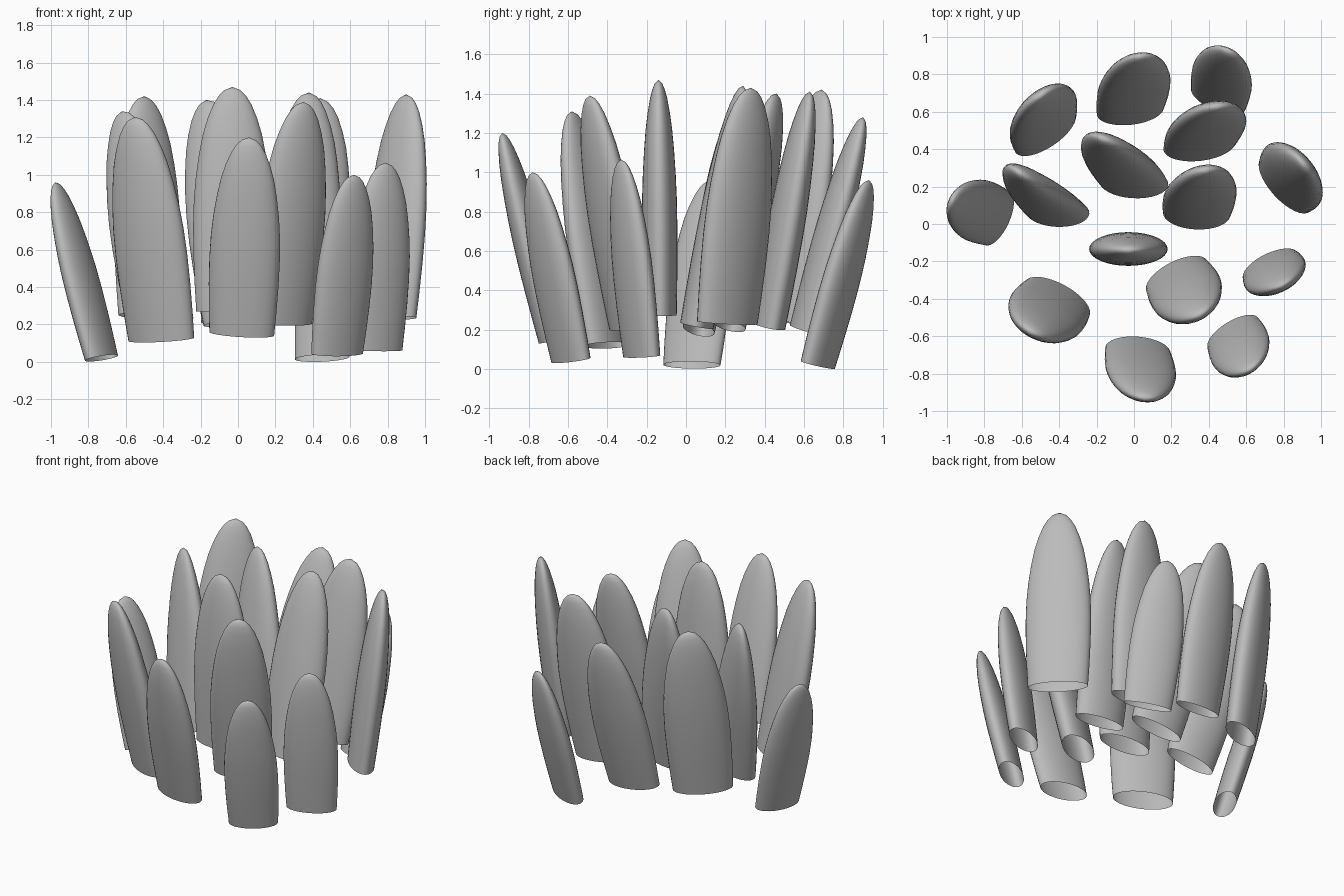
import bpy, bmesh, math
from mathutils import Vector, Matrix

cube = bpy.data.objects.get("Cube")
if cube:
    bpy.data.objects.remove(cube, do_unlink=True)

grey = bpy.data.materials.new("plain grey")
grey.use_nodes = True
colour = (0.5, 0.5, 0.5, 1)
grey.diffuse_color = colour
grey.node_tree.nodes["Principled BSDF"].inputs["Base Color"].default_value = colour

SIDES = 32
HALF_WIDTH, HALF_DEPTH = 0.175, 0.075
# Height along the petal and relative girth, from open base to rounded tip
PROFILE = [(0, .92), (.12, .96), (.25, .99), (.38, 1), (.5, .98), (.6, .93), (.7, .85),
           (.79, .75), (.86, .63), (.92, .49), (.96, .35), (.985, .21)]


def petal(name, base, tip, angle, twist=0, width=1):
    """Flattened open-bottomed petal; angle turns its broad side, twist turns it on towards the tip."""
    base, tip = Vector(base), Vector(tip)
    axis = tip - base
    length = axis.length
    up = axis.normalized()
    wide = Vector((math.cos(math.radians(angle)), math.sin(math.radians(angle)), 0))
    wide = (wide - up * wide.dot(up)).normalized()
    thick = up.cross(wide)

    bm = bmesh.new()
    rings = []
    for t, girth in PROFILE:
        turn = Matrix.Rotation(math.radians(twist * t), 3, 'Z')
        ring = []
        for i in range(SIDES):
            a = math.tau * i / SIDES
            ring.append(bm.verts.new(turn @ Vector((HALF_WIDTH * width * girth * math.cos(a),
                                                    HALF_DEPTH * girth * math.sin(a), t))))
        rings.append(ring)
    top = bm.verts.new((0, 0, 1))
    for i in range(SIDES):
        j = (i + 1) % SIDES
        for low, high in zip(rings, rings[1:]):
            bm.faces.new((low[i], low[j], high[j], high[i]))
        bm.faces.new((rings[-1][i], rings[-1][j], top))

    frame = Matrix((wide, thick, up)).transposed().to_4x4()
    bm.transform(Matrix.Translation(base) @ frame @ Matrix.Scale(length, 4))
    mesh = bpy.data.meshes.new(name)
    bm.to_mesh(mesh)
    bm.free()
    mesh.materials.append(grey)
    for face in mesh.polygons:
        face.use_smooth = True
    bpy.context.collection.objects.link(bpy.data.objects.new(name, mesh))


# Upright centre petal
petal("centre_petal", (-.03, -.13, .27), (-.03, -.14, 1.47), 0)

# Inner ring, leaning slightly outward and gently twisted
petal("inner_petal_back", (0, .22, .22), (-.17, .46, 1.4), -5, -18, .95)
petal("inner_petal_back_left", (.335, .055, .22), (.38, .29, 1.44), -2, 12, .9)
petal("inner_petal_front_left", (.23, -.28, .21), (.35, -.49, 1.39), 27, 0, .94)
petal("inner_petal_right", (-.41, .065, .2), (-.62, .28, 1.34), -5, -30, .92)
petal("inner_petal_front_right", (-.41, -.4, .12), (-.55, -.58, 1.31), -28)

# Outer ring, shorter towards the edge
petal("outer_petal_back", (-.02, .605, .2), (.03, .9, 1.28), 8)
petal("outer_petal_back_right", (-.475, .49, .24), (-.5, .69, 1.42), 35)
petal("outer_petal_back_left", (.35, .42, .22), (.44, .63, 1.41), 8)
petal("outer_petal_left", (.81, .21, .235), (.9, .33, 1.43), -48)
petal("outer_petal_right", (-.73, .03, .02), (-.975, .13, .96), 65)
petal("outer_petal_front", (.02, -.675, .15), (.06, -.935, 1.2), -6)
petal("outer_petal_front_left", (.53, -.585, .045), (.62, -.78, 1), 32)
petal("outer_petal_side_left", (.73, -.225, .065), (.79, -.33, 1.065), 26)
petal("far_petal_back_left", (.45, .67, .02), (.5, .93, .96), -25)
